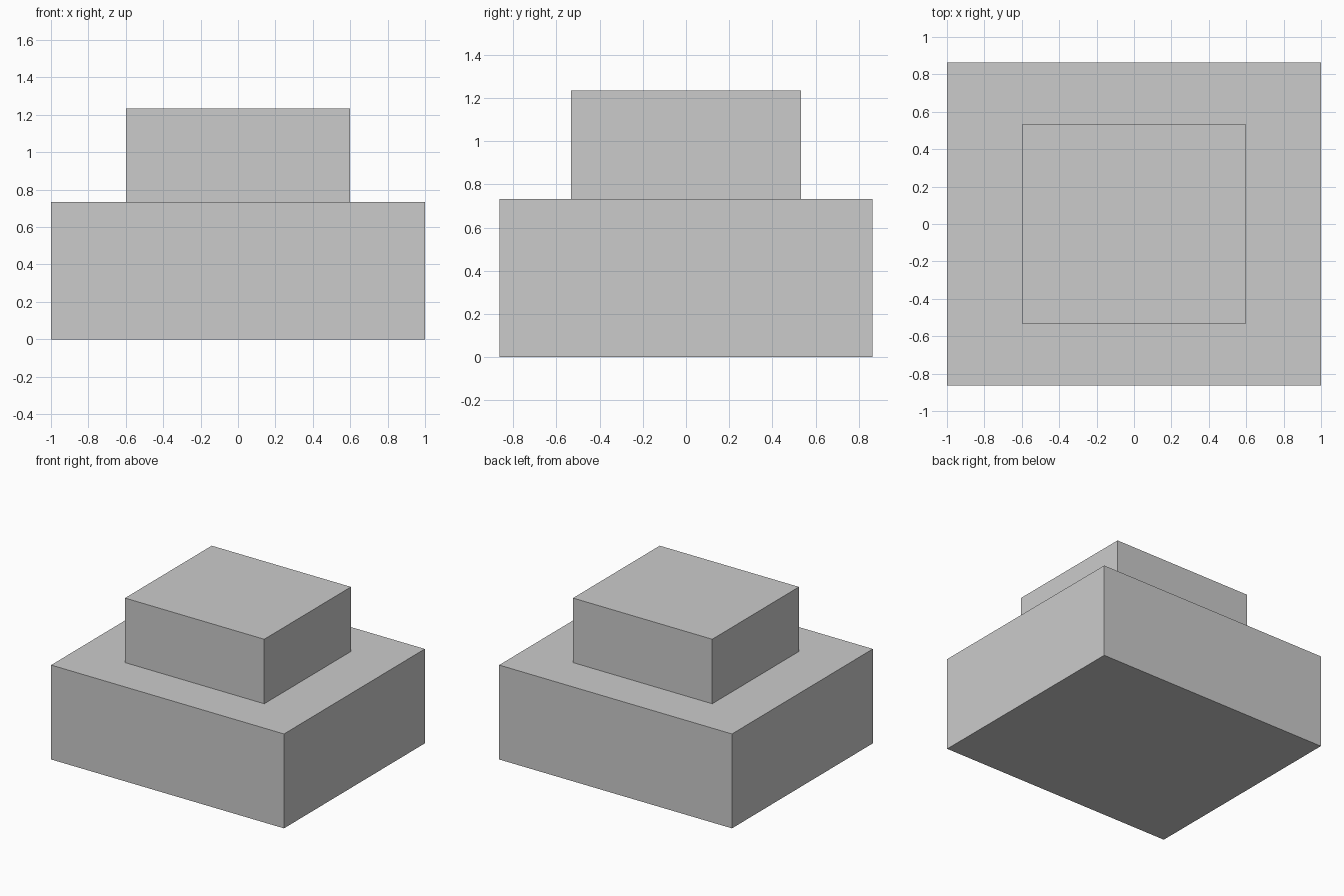
import bpy

if "Cube" in bpy.data.objects:
    bpy.data.objects.remove(bpy.data.objects["Cube"])


def box(name, size_x, size_y, z0, z1):
    """Box centred on x = y = 0 between two heights."""
    bpy.ops.mesh.primitive_cube_add(size=1, location=(0, 0, (z0 + z1) / 2))
    obj = bpy.context.object
    obj.name = name
    obj.scale = (size_x, size_y, z1 - z0)
    bpy.ops.object.transform_apply(location=False, rotation=False, scale=True)
    return obj


# Wide lower block
box("lower_block", 2.0, 1.728, 0.0, 0.733)

# Smaller block resting on top
box("upper_block", 1.196, 1.064, 0.733, 1.234)
